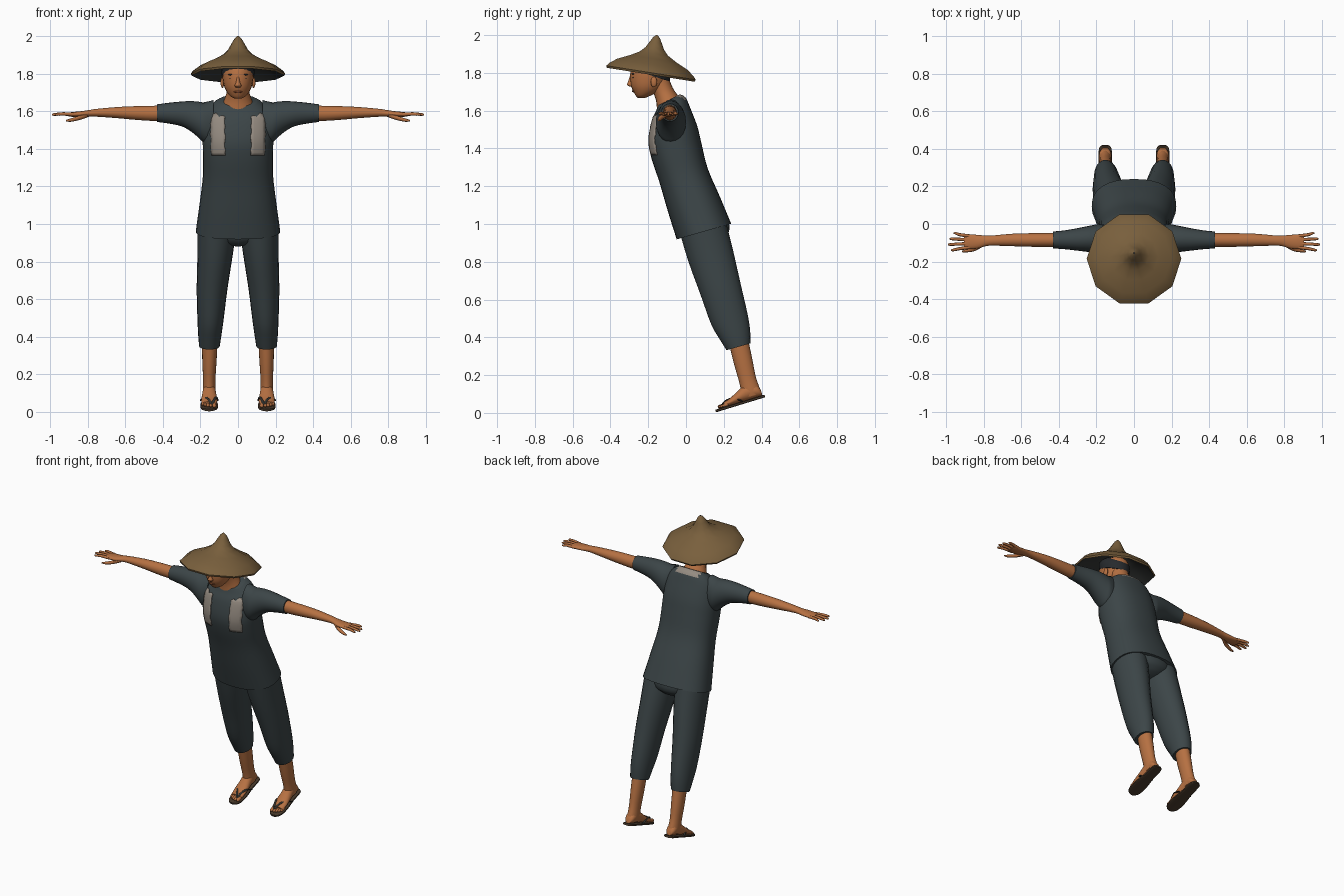
import bpy, bmesh, math, random
from mathutils import Vector, Matrix

random.seed(4)
if "Cube" in bpy.data.objects:
    bpy.data.objects.remove(bpy.data.objects["Cube"])


def material(name, r, g, b):
    m = bpy.data.materials.new(name)
    m.use_nodes = True
    m.diffuse_color = (r, g, b, 1)
    node = m.node_tree.nodes["Principled BSDF"]
    node.inputs["Base Color"].default_value = (r, g, b, 1)
    node.inputs["Roughness"].default_value = 0.8
    return m


SKIN = material("tan skin", .47, .165, .055)
LIPS = material("dark skin", .27, .08, .03)
CLOTH = material("slate cloth", .045, .06, .064)
TOWEL = material("pale towel", .30, .26, .22)
STRAW = material("straw brown", .19, .115, .046)
LINING = material("hat lining", .035, .038, .036)
HAIR = material("black hair", .02, .023, .026)
SOLE = material("sandal brown", .06, .038, .022)
STRAP = material("strap grey", .03, .03, .026)


def finish(name, bm, mat, mirror=False, angle=50):
    bmesh.ops.recalc_face_normals(bm, faces=bm.faces)
    mesh = bpy.data.meshes.new(name)
    bm.to_mesh(mesh)
    bm.free()
    mesh.materials.append(mat)
    ob = bpy.data.objects.new(name, mesh)
    bpy.context.collection.objects.link(ob)
    bpy.ops.object.select_all(action='DESELECT')
    ob.select_set(True)
    bpy.context.view_layer.objects.active = ob
    bpy.ops.object.shade_smooth_by_angle(angle=math.radians(angle))
    if mirror:
        ob.modifiers.new("mirror", 'MIRROR').use_mirror_merge = False
    return ob


def spline(rings, steps):
    """Catmull-Rom interpolation of whole ring tuples."""
    out = []
    for i in range(len(rings) - 1):
        p = [rings[max(0, min(len(rings) - 1, i + k))] for k in (-1, 0, 1, 2)]
        for s in range(steps):
            t = s / steps
            out.append(tuple(
                b + t * ((c - a) + t * ((2*a - 5*b + 4*c - d) + t * (3*(b - c) + d - a))) / 2
                for a, b, c, d in zip(*p)))
    return out + [rings[-1]]


def loft(name, rings, mat, tilt=0, along='z', n=20, power=1, steps=3, caps=True, mirror=False, angle=50):
    """Skin over rings of (x, y, z, half width, half depth[, tilt])."""
    rings = [r if len(r) == 6 else (*r, tilt) for r in rings]
    bm = bmesh.new()
    loops = []
    for x, y, z, a, b, deg in spline(rings, steps):
        t = math.radians(deg)
        u, v = Vector((1, 0, 0)), Vector((0, math.cos(t), math.sin(t)))
        if along == 'x':
            u, v = Vector((0, 1, 0)), Vector((0, 0, 1))
        loop = []
        for k in range(n):
            w = math.tau * k / n
            c, s = [math.copysign(abs(f) ** power, f) if abs(f) > 1e-6 else 0
                    for f in (math.cos(w), math.sin(w))]
            loop.append(bm.verts.new(Vector((x, y, z)) + u * a * c + v * b * s))
        loops.append(loop)
    for p, q in zip(loops, loops[1:]):
        for k in range(n):
            j = (k + 1) % n
            bm.faces.new((p[k], p[j], q[j], q[k]))
    if caps:
        bm.faces.new(loops[0])
        bm.faces.new(loops[-1])
    return finish(name, bm, mat, mirror, angle)


def ellipsoid(name, centre, size, mat, mirror=False):
    bm = bmesh.new()
    m = Matrix.Translation(centre) @ Matrix.Diagonal((*size, 1))
    bmesh.ops.create_uvsphere(bm, u_segments=14, v_segments=8, radius=1, matrix=m)
    return finish(name, bm, mat, mirror)


# Shirt body, with the towel showing at the back of the collar
shirt = loft("shirt", [
    (0, .095, .96, .225, .15, 16), (0, .042, 1.105, .205, .143, 16),
    (0, -.012, 1.255, .187, .133, 16), (0, -.05, 1.385, .187, .138, 16),
    (0, -.07, 1.48, .187, .135, 17), (0, -.08, 1.58, .172, .108, 19),
    (0, -.08, 1.635, .135, .085, 24), (0, -.09, 1.657, .1, .065, 27)],
    CLOTH, n=32, power=.85, steps=4)
shirt.data.materials.append(TOWEL)
for f in shirt.data.polygons:
    if f.center.z > 1.655 and f.center.y > -.05 and abs(f.center.x) < .085 and len(f.vertices) == 4:
        f.material_index = 1

loft("sleeves", [
    (.13, -.08, 1.535, .07, .125), (.18, -.08, 1.54, .08, .108), (.21, -.08, 1.555, .076, .096),
    (.25, -.08, 1.573, .068, .081), (.3, -.082, 1.586, .06, .066),
    (.37, -.084, 1.59, .05, .055), (.43, -.085, 1.59, .045, .047)],
    CLOTH, along='x', mirror=True)

# Ragged towel ends laid on the chest
bpy.context.view_layer.update()
bm = bmesh.new()
cols, rows, grid = 5, 14, []
for r in range(rows + 1):
    line = []
    for c in range(cols + 1):
        x = .07 + .075 * c / cols
        z = 1.365 + .215 * r / rows
        if c in (0, cols):
            x += random.uniform(-.004, .004)
        if r == rows:
            z += random.uniform(-.012, .012)
        hit, place, _, _ = shirt.ray_cast((x, -1, z), (0, 1, 0))
        line.append(bm.verts.new((x, (place.y if hit else -.14) - .006, z)))
    grid.append(line)
for p, q in zip(grid, grid[1:]):
    for c in range(cols):
        bm.faces.new((p[c], p[c + 1], q[c + 1], q[c]))
towel = finish("towel_ends", bm, TOWEL, mirror=True)
towel.modifiers.new("thickness", 'SOLIDIFY').thickness = .006

# Trousers
loft("hips", [(0, .125, .9, .06, .07), (0, .118, .93, .15, .115), (0, .1, .99, .2, .13)],
     CLOTH, tilt=16)
loft("trouser_legs", [
    (.112, .09, .98, .104, .125), (.122, .13, .835, .094, .122), (.138, .183, .655, .082, .11),
    (.146, .23, .495, .07, .1), (.15, .26, .41, .062, .083), (.152, .278, .35, .055, .066)],
    CLOTH, tilt=16, mirror=True)

# Shins, feet and sandals
loft("shins", [
    (.15, .278, .38, .042, .052), (.152, .303, .27, .038, .05), (.153, .326, .175, .033, .046),
    (.153, .343, .115, .034, .05), (.153, .35, .09, .03, .045)],
    SKIN, tilt=16, mirror=True)
LEAN = math.radians(17)


def on_sole(x, t, h, a, b):
    """Ring at distance t from the heel and height h above the sloping sole."""
    return (x, .42 - t * math.cos(LEAN) - h * math.sin(LEAN),
            .083 - t * math.sin(LEAN) + h * math.cos(LEAN), a, b, 107)


loft("sandal_soles", [on_sole(.153, t, .007, w, .007) for t, w in
     ((0, .018), (.02, .034), (.1, .037), (.18, .047), (.24, .044), (.265, .028), (.273, .01))],
     SOLE, power=.4, mirror=True, angle=35)
loft("feet", [on_sole(.153, t, .012 + h, w, h) for t, w, h in
     ((.012, .018, .018), (.03, .031, .034), (.08, .034, .042), (.13, .039, .031),
      (.18, .043, .019), (.22, .039, .013))],
     SKIN, mirror=True)
for i, (x, tip) in enumerate(((.126, .255), (.145, .256), (.16, .251), (.174, .244), (.187, .233))):
    w = .011 if i == 0 else .008
    loft("toes_%d" % i, [on_sole(x, t, .022, s, s) for t, s in
         ((.2, w), (tip - .01, w), (tip, w * .4))], SKIN, n=8, steps=2, mirror=True)
for side, label in ((-1, "inner"), (1, "outer")):
    loft(label + "_straps", [on_sole(.14 + side * dx, t, h, .007, .005) for dx, t, h in
         ((.002, .235, .025), (.012, .21, .042), (.03 + .006 * side, .165, .044),
          (.043 + .013 * side, .12, .014))], STRAP, n=8, mirror=True)

# Arms and hands
loft("arms", [
    (.38, -.085, 1.59, .038, .041), (.46, -.085, 1.589, .037, .04), (.55, -.085, 1.591, .036, .036),
    (.65, -.085, 1.593, .033, .029), (.75, -.088, 1.592, .027, .021), (.79, -.09, 1.589, .028, .018),
    (.83, -.094, 1.585, .036, .016), (.88, -.094, 1.583, .039, .013), (.905, -.094, 1.583, .034, .009)],
    SKIN, along='x', mirror=True)
for i, (y, tip) in enumerate(((-.124, .975), (-.104, .99), (-.084, .983), (-.064, .96))):
    spread = (y + .094) * .25
    loft("fingers_%d" % i, [
        (.875, y, 1.583, .0095, .01), (.93, y + spread, 1.586, .0085, .009),
        (tip - .01, y + 2 * spread, 1.583, .007, .007), (tip, y + 2 * spread, 1.582, .003, .003)],
        SKIN, along='x', n=8, steps=2, mirror=True)
loft("thumbs", [
    (.8, -.105, 1.58, .012, .012), (.845, -.13, 1.565, .013, .012),
    (.89, -.142, 1.553, .009, .009), (.915, -.146, 1.55, .004, .004)],
    SKIN, along='x', n=8, mirror=True)

# Neck and head
loft("neck", [(0, -.085, 1.62, .09, .07), (0, -.1, 1.665, .072, .06),
              (0, -.122, 1.71, .058, .053), (0, -.15, 1.78, .055, .053)], SKIN, tilt=12)
loft("head", [
    (0, -.235, 1.668, .018, .02), (0, -.228, 1.678, .038, .037), (0, -.213, 1.7, .058, .065),
    (0, -.203, 1.73, .073, .088), (0, -.196, 1.77, .081, .1), (0, -.19, 1.81, .083, .103),
    (0, -.188, 1.845, .074, .09), (0, -.188, 1.87, .04, .05)], SKIN)
loft("hair", [(0, -.187, 1.787, .086, .105), (0, -.187, 1.82, .089, .11),
              (0, -.185, 1.85, .08, .098), (0, -.185, 1.878, .045, .055)], HAIR, tilt=-18)
loft("nose", [(0, -.283, 1.785, .008, .014), (0, -.29, 1.755, .011, .017),
              (0, -.294, 1.737, .018, .019), (0, -.285, 1.727, .012, .012)], SKIN, n=10)
ellipsoid("ears", (.083, -.17, 1.752), (.01, .017, .028), SKIN, mirror=True)
ellipsoid("brows", (.034, -.279, 1.795), (.02, .008, .004), HAIR, mirror=True)
ellipsoid("eyes", (.034, -.276, 1.776), (.014, .008, .004), HAIR, mirror=True)
ellipsoid("mouth", (0, -.278, 1.703), (.024, .008, .006), LIPS)

# Ten-sided straw hat, tipped back, with a dark inside
TIP = math.radians(-9)


def brim(r, h):
    return (0, -.185 - h * math.sin(TIP), 1.803 + h * math.cos(TIP), r, r)


loft("hat", [brim(r, h) for r, h in
     ((.003, .2), (.018, .187), (.034, .16), (.052, .128), (.08, .1), (.13, .073),
      (.2, .042), (.238, .014), (.252, -.002), (.247, -.013))],
     STRAW, tilt=-9, n=10, steps=1, caps=False, angle=60)
loft("hat_inside", [brim(r, h) for r, h in
     ((.247, -.013), (.2, .025), (.13, .058), (.08, .083), (.04, .12), (.003, .15))],
     LINING, tilt=-9, n=10, steps=1, caps=False, angle=60)
